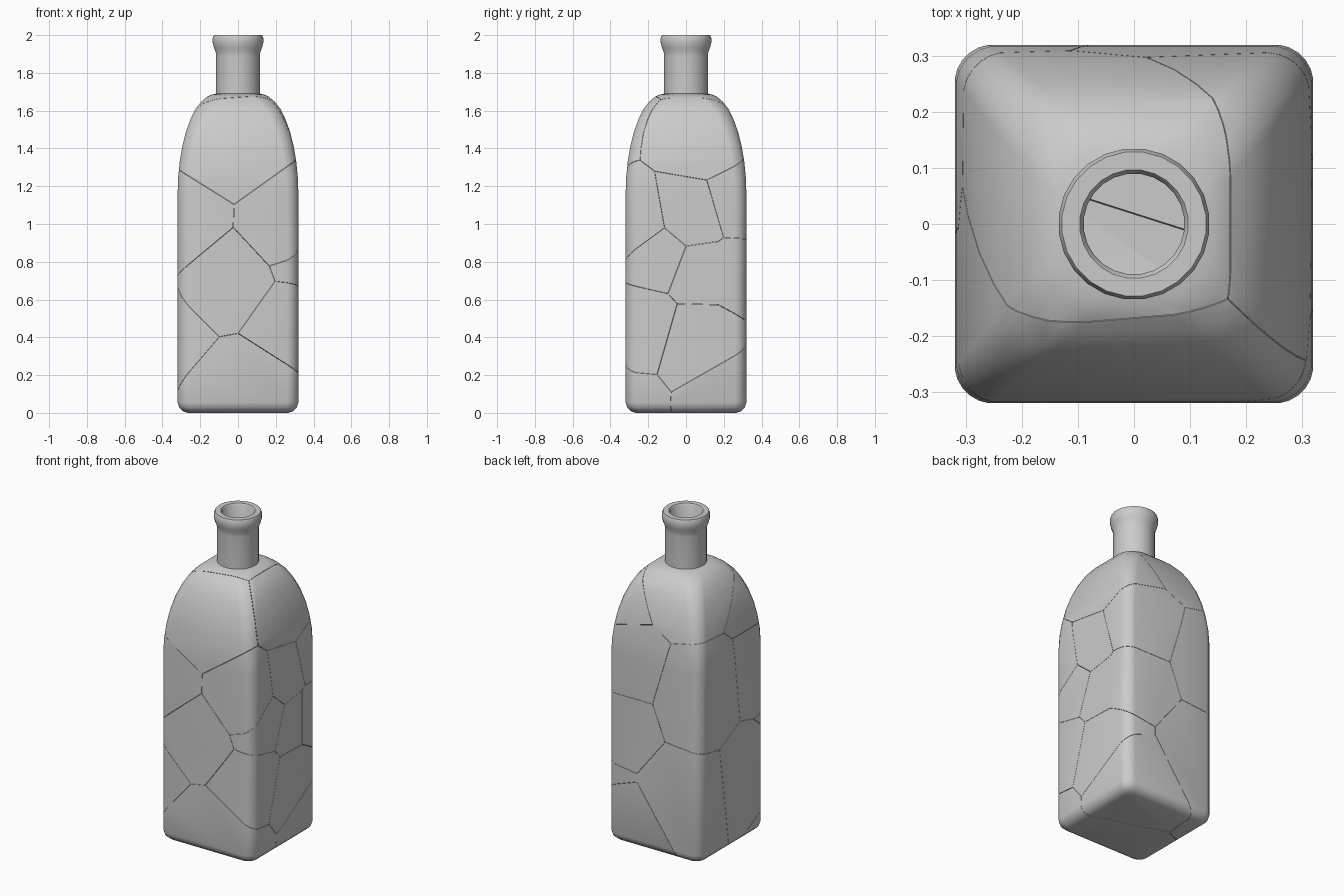
import bpy, bmesh, math
from mathutils import Vector

if "Cube" in bpy.data.objects:
    bpy.data.objects.remove(bpy.data.objects["Cube"])

# Profile rows: (height, half width, corner radius)
outer = [(0, .265, .05), (.008, .29, .055), (.028, .312, .065), (.055, .32, .07),
         (1.17, .32, .07), (1.25, .317, .072), (1.33, .309, .076), (1.41, .296, .08),
         (1.49, .276, .085), (1.56, .25, .09), (1.61, .225, .095), (1.65, .193, .1),
         (1.675, .163, .105), (1.685, .14, .11), (1.69, .117, .117)]
neck = [(1.89, .117), (1.91, .119), (1.935, .129), (1.96, .135), (1.985, .135), (2.0, .129),
        (2.0, .097), (1.99, .09), (1.66, .09)]
inner = [(1.63, .15, .09), (1.59, .2, .08), (1.49, .243, .07), (1.33, .278, .05),
         (1.17, .288, .045), (.07, .288, .045), (.035, .25, .04)]
profile = outer + [(z, r, r) for z, r in neck] + inner

ARC = 6        # points per corner, giving a 24-sided neck
GAP = .0008    # half width of the cracks


def ring(bm, z, half, rad):
    verts = []
    for c in range(4):
        mid = math.radians(90 * c + 45)
        cx = math.copysign(half - rad, math.cos(mid))
        cy = math.copysign(half - rad, math.sin(mid))
        for k in range(ARC):
            a = math.radians(90 * (c + (k + .5) / ARC))
            verts.append(bm.verts.new((cx + rad * math.cos(a), cy + rad * math.sin(a), z)))
    return verts


def make_bottle():
    bm = bmesh.new()
    rings = [ring(bm, *row) for row in profile]
    n = 4 * ARC
    for a, b in zip(rings, rings[1:]):
        for i in range(n):
            j = (i + 1) % n
            bm.faces.new((a[i], a[j], b[j], b[i]))
    bm.faces.new(rings[0][::-1])
    bm.faces.new(rings[-1])
    bm.normal_update()
    for f in bm.faces:
        f.smooth = True
    for e in bm.edges:
        e.smooth = e.calc_face_angle(0) < math.radians(35)
    return bm


def cut(bm, point, normal):
    geom = bm.verts[:] + bm.edges[:] + bm.faces[:]
    res = bmesh.ops.bisect_plane(bm, geom=geom, dist=1e-6, plane_co=point,
                                 plane_no=normal, clear_outer=True)
    edges = [e for e in res['geom_cut'] if isinstance(e, bmesh.types.BMEdge) and e.is_boundary]
    if not edges:
        return
    fill = bmesh.ops.triangle_fill(bm, edges=edges, use_beauty=True, normal=normal)
    for f in fill['geom']:
        if isinstance(f, bmesh.types.BMFace):
            f.normal_update()
            if f.normal.dot(normal) < 0:
                f.normal_flip()
            f.smooth = False
    for e in edges:
        e.smooth = False


# Shard centres: top, right side, front, then left and back
seeds = [Vector(s) for s in (
    (-.1, .1, 1.7), (-.05, -.25, 1.4), (.34, .1, 1.45),
    (.25, .27, 1.1), (.3, .03, 1.03), (.25, -.25, .98), (.3, -.14, .83),
    (.3, .07, .75), (.25, .25, .75), (.26, -.22, .48), (.3, .06, .4),
    (.05, -.25, .15), (.2, .22, .12),
    (-.05, -.3, .7), (-.3, -.25, 1.0),
    (-.25, .15, .95), (-.2, .25, .4), (-.3, -.1, .45))]

# Each shard is the whole bottle trimmed halfway to every other centre
for i, s in enumerate(seeds):
    bm = make_bottle()
    for o in sorted(seeds, key=lambda p: (p - s).length)[1:]:
        no = (o - s).normalized()
        cut(bm, (s + o) / 2 - no * GAP, no)
    if bm.faces:
        name = "bottle_neck_shard" if i == 0 else f"bottle_shard_{i:02d}"
        me = bpy.data.meshes.new(name)
        bm.to_mesh(me)
        bpy.context.collection.objects.link(bpy.data.objects.new(name, me))
    bm.free()
